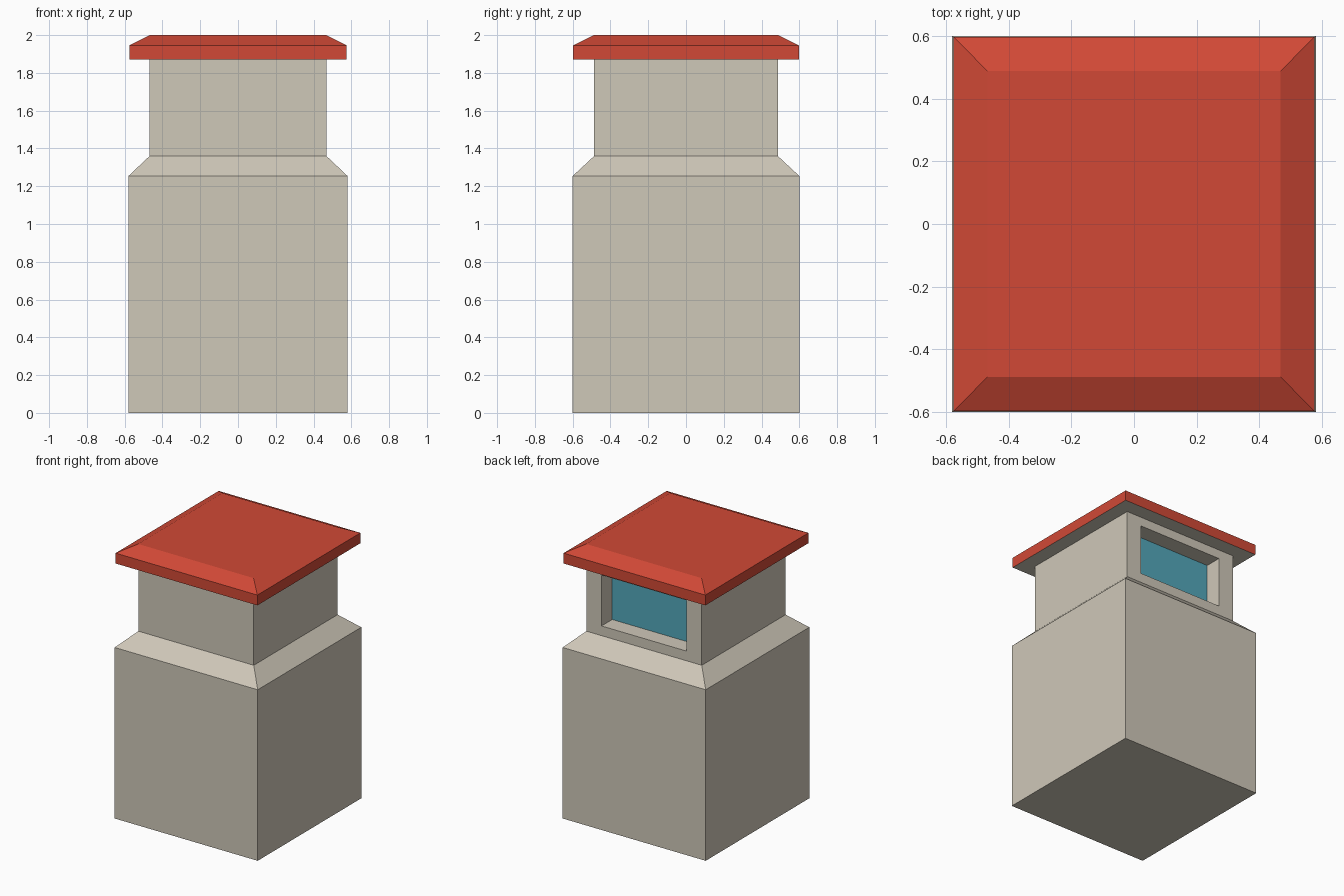
import bpy, bmesh
from mathutils import Vector

if "Cube" in bpy.data.objects:
    bpy.data.objects.remove(bpy.data.objects["Cube"])


def material(name, rgb):
    m = bpy.data.materials.new(name)
    lin = [(c / 255 / 12.92) if c < 10 else ((c / 255 + 0.055) / 1.055) ** 2.4 for c in rgb]
    m.diffuse_color = (*lin, 1)
    m.use_nodes = True
    m.node_tree.nodes["Principled BSDF"].inputs["Base Color"].default_value = m.diffuse_color
    return m


beige = material("beige_plaster", (207, 200, 185))
red = material("red_roof", (209, 73, 54))
blue = material("blue_glass", (84, 168, 187))


def loft(bm, levels):
    """Stack rectangular rings (half x, half y, z) and join them with quads."""
    rings = [[bm.verts.new((sx * hx, sy * hy, z))
              for sx, sy in ((-1, -1), (1, -1), (1, 1), (-1, 1))]
             for hx, hy, z in levels]
    for a, b in zip(rings, rings[1:]):
        for i in range(4):
            j = (i + 1) % 4
            bm.faces.new((a[i], a[j], b[j], b[i]))
    bm.faces.new(rings[0][::-1])
    return rings


def finish(bm, name, mats):
    bm.normal_update()
    me = bpy.data.meshes.new(name)
    bm.to_mesh(me)
    bm.free()
    for m in mats:
        me.materials.append(m)
    ob = bpy.data.objects.new(name, me)
    bpy.context.collection.objects.link(ob)


# Tower walls: wide base, sloped shoulder, narrow upper storey
bm = bmesh.new()
loft(bm, [(0.58, 0.60, 0), (0.58, 0.60, 1.254), (0.468, 0.486, 1.36), (0.468, 0.486, 1.87)])
bm.normal_update()

# Recessed window in the back of the upper storey
back = next(f for f in bm.faces
            if f.normal.y > 0.9 and f.calc_center_median().z > 1.4)
bmesh.ops.inset_individual(bm, faces=[back], thickness=0.05)
for v in back.verts:
    v.co.x = 0.345 if v.co.x > 0 else -0.345
    v.co.z = 1.803 if v.co.z > 1.615 else 1.431
bmesh.ops.inset_individual(bm, faces=[back], thickness=0.0)
bmesh.ops.translate(bm, verts=list(back.verts), vec=Vector((0, -0.124, 0)))
back.material_index = 1
finish(bm, "tower_walls", [beige, blue])

# Roof slab with bevelled top edge; underside matches the walls
bm = bmesh.new()
rings = loft(bm, [(0.575, 0.597, 1.87), (0.575, 0.597, 1.946), (0.468, 0.488, 2.0)])
bm.faces.new(rings[-1])
bm.normal_update()
for f in bm.faces:
    f.material_index = 1 if f.normal.z < -0.9 else 0
finish(bm, "roof", [red, beige])
